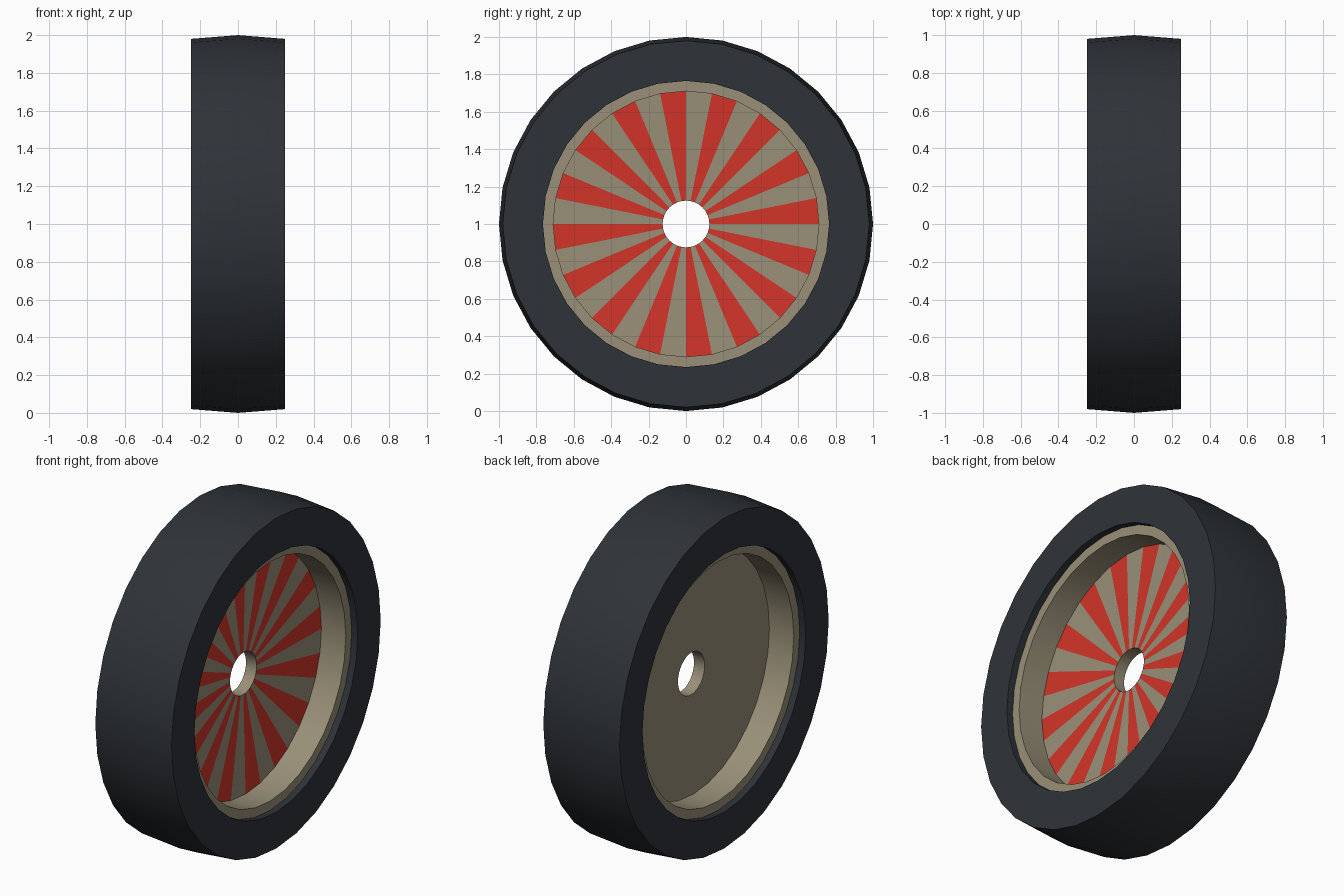
import bpy, bmesh
from math import cos, sin, pi, radians

if "Cube" in bpy.data.objects:
    bpy.data.objects.remove(bpy.data.objects["Cube"])

SIDES = 32
HEIGHT = 1.0  # axle height


def material(name, rgb):
    m = bpy.data.materials.new(name)
    m.diffuse_color = (*rgb, 1)
    m.use_nodes = True
    m.node_tree.nodes["Principled BSDF"].inputs["Base Color"].default_value = m.diffuse_color
    return m


def lathe(name, profile, mats, stripe_edge=None):
    """Spin a closed (x, radius) profile round the x axis.
    Every other face of the profile edge stripe_edge takes the second material."""
    bm = bmesh.new()
    rings = []
    for i in range(SIDES):
        a = 2 * pi * i / SIDES
        rings.append([bm.verts.new((x, r * cos(a), HEIGHT + r * sin(a)))
                      for x, r in profile])
    n = len(profile)
    for i in range(SIDES):
        here, there = rings[i], rings[(i + 1) % SIDES]
        for j in range(n):
            k = (j + 1) % n
            f = bm.faces.new((here[j], here[k], there[k], there[j]))
            if j == stripe_edge and i % 2 == 0:
                f.material_index = 1
    bmesh.ops.recalc_face_normals(bm, faces=bm.faces)
    mesh = bpy.data.meshes.new(name)
    bm.to_mesh(mesh)
    bm.free()
    for m in mats:
        mesh.materials.append(m)
    ob = bpy.data.objects.new(name, mesh)
    bpy.context.collection.objects.link(ob)
    bpy.ops.object.select_all(action='DESELECT')
    ob.select_set(True)
    bpy.context.view_layer.objects.active = ob
    bpy.ops.object.shade_smooth_by_angle(angle=radians(30))
    return ob


rubber = material("rubber", (0.028, 0.033, 0.040))
metal = material("rim_metal", (0.32, 0.28, 0.19))
red = material("stripe_red", (0.65, 0.035, 0.022))

# Tyre with a slightly crowned tread
lathe("tyre", [(-0.25, 0.765), (-0.25, 0.98), (0, 1.0), (0.25, 0.98), (0.25, 0.765)],
      [rubber])

# Rim barrel and pierced disc, striped on the +x side only
lathe("rim", [(0.035, 0.125), (0.05, 0.71), (0.21, 0.71), (0.21, 0.765),
              (-0.21, 0.765), (-0.21, 0.71), (-0.05, 0.71), (-0.035, 0.125)],
      [metal, red], stripe_edge=0)
